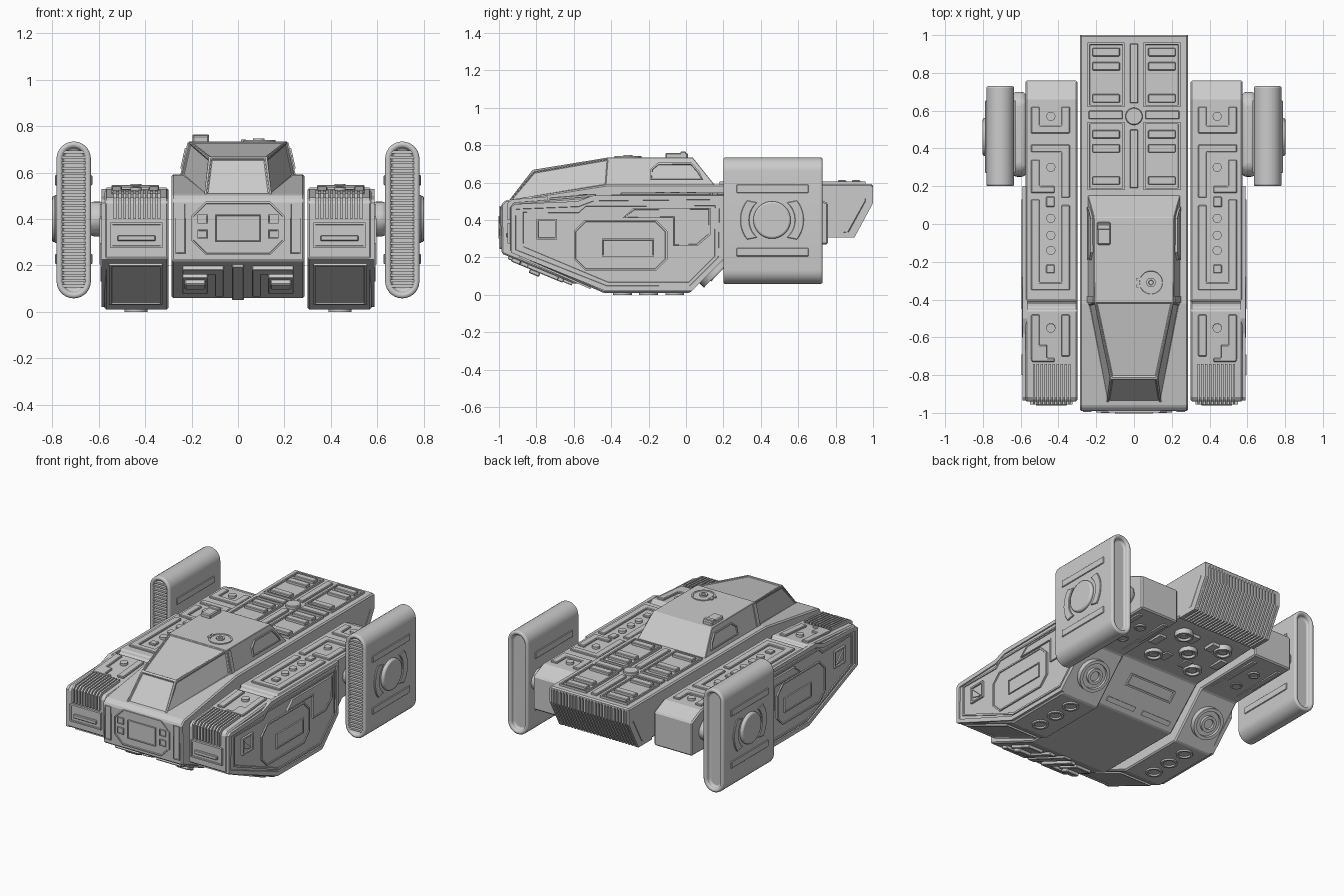
import bpy, bmesh, math
from mathutils import Vector as V

if "Cube" in bpy.data.objects:
    bpy.data.objects.remove(bpy.data.objects["Cube"])

smooth = []


# --- frames: origin, u, v (surface normal is u x v) ---
def side(x): return (V((x, 0, 0)), V((0, 1, 0)), V((0, 0, 1)))
def front(y): return (V((0, y, 0)), V((1, 0, 0)), V((0, 0, 1)))
def top(z): return (V((0, 0, z)), V((1, 0, 0)), V((0, 1, 0)))
def under(z): return (V((0, 0, z)), V((1, 0, 0)), V((0, -1, 0)))
def slope(y, z, vy, vz): return (V((0, y, z)), V((1, 0, 0)), V((0, vy, vz)).normalized())


def finish(name, bm, mirror=False, bev=0, seg=1, array=None, round_=False):
    me = bpy.data.meshes.new(name)
    bm.to_mesh(me)
    bm.free()
    ob = bpy.data.objects.new(name, me)
    bpy.context.collection.objects.link(ob)
    if array:
        m = ob.modifiers.new("Array", 'ARRAY')
        m.count, m.use_relative_offset, m.use_constant_offset = array[0], False, True
        m.constant_offset_displace = array[1]
    if mirror:
        ob.modifiers.new("Mirror", 'MIRROR')
    if bev:
        m = ob.modifiers.new("Bevel", 'BEVEL')
        m.width, m.segments, m.limit_method, m.angle_limit = bev, seg, 'ANGLE', math.radians(35)
    if round_:
        smooth.append(ob)
    return ob


def plate(name, fr, polys, h, base=-0.01, rim=0, dep=0, both=False, **kw):
    """Extrude outlines from a frame; optionally sink the cap inside a rim."""
    o, u, v = fr
    n = u.cross(v)
    bm = bmesh.new()
    caps = []
    for pts in polys:
        lo, hi = [[bm.verts.new(o + u * a + v * b + n * k) for a, b in pts] for k in (base, h)]
        caps.append(bm.faces.new(hi))
        bottom = bm.faces.new(lo[::-1])
        if both:
            caps.append(bottom)
        for i in range(len(pts)):
            j = (i + 1) % len(pts)
            bm.faces.new((lo[i], lo[j], hi[j], hi[i]))
    bmesh.ops.recalc_face_normals(bm, faces=bm.faces[:])
    if rim:
        bmesh.ops.inset_individual(bm, faces=caps, thickness=rim, depth=0)
        bmesh.ops.inset_individual(bm, faces=caps, thickness=0.002, depth=-dep)
    return finish(name, bm, **kw)


def rect(a, b, c, d): return [(a, c), (b, c), (b, d), (a, d)]


def octo(a, b, c, d, k):
    return [(a + k, c), (b - k, c), (b, c + k), (b, d - k), (b - k, d), (a + k, d), (a, d - k), (a, c + k)]


def arc(x, y, r, a0, a1, n):
    return [(x + r * math.cos(math.radians(a0 + (a1 - a0) * i / n)),
             y + r * math.sin(math.radians(a0 + (a1 - a0) * i / n))) for i in range(n + 1)]


def circ(x, y, r, n=28): return arc(x, y, r, 0, 360, n)[:-1]


# --- central hull ---
plate("central_hull", side(0), [[(-.985, .22), (-.99, .48), (-.965, .505), (-.42, .59), (1, .592), (1, .57),
      (.97, .55), (.965, .5), (.87, .33), (.72, .31), (.24, .29), (0, .06), (-.6, .06)]], .287, base=-.287, bev=.008)
tail = [(.76, .33), (.76, .305), (.9, .305), (1, .49), (1, .58), (.96, .58), (.96, .5), (.87, .335)]
plate("tail_fins", side(0), [tail], -.258, base=-.27, array=(24, (.023, 0, 0)))
plate("tail_cheek", side(0), [tail], .287, base=.272, mirror=True)

# --- hull nose details ---
nose = front(-.985)
plate("nose_panel", nose, [octo(-.2, .2, .245, .475, .06)], .012, rim=.008, dep=.005)
plate("nose_hatch", nose, [rect(-.1, .1, .3, .42)], .018, rim=.008, dep=.004)
plate("nose_blocks", nose, [rect(.13, .175, .315, .355), rect(.13, .175, .38, .42)], .016, rim=.006, dep=.004, mirror=True)
plate("nose_bars", nose, [rect(.225, .27, .25, .47)], .01, rim=.006, dep=.004, mirror=True)
chin = slope(-.79, .14, -.92, .382)
plate("chin_keel", chin, [rect(-.025, .025, -.2, .17)], .015, bev=.003)
plate("chin_brackets", chin, [[(.06, -.15), (.1, -.15), (.1, .1), (.24, .1), (.24, .15), (.06, .15)],
      rect(.13, .24, -.12, .06)], .02, mirror=True, bev=.004)
plate("chin_lamps", chin, [rect(.14, .23, -.02, .04)], .04, mirror=True, bev=.005)

# --- cabin: lofted rings with sunken panes ---
bm = bmesh.new()
lower = [(.145, -.95, .5), (.245, -.42, .58), (.245, .155, .585)]
upper = [(.125, -.82, .668), (.21, -.41, .735), (.212, .035, .735)]
g = {(s, r, i): bm.verts.new((s * p[0], p[1], p[2])) for s in (-1, 1)
     for r, row in enumerate((lower, upper)) for i, p in enumerate(row)}
panes = []
for s in (-1, 1):
    for i in (0, 1):
        f = bm.faces.new([g[s, 0, i], g[s, 0, i + 1], g[s, 1, i + 1], g[s, 1, i]])
        if i == 0:
            panes.append(f)
for i in (0, 1):
    f = bm.faces.new([g[-1, 1, i], g[1, 1, i], g[1, 1, i + 1], g[-1, 1, i + 1]])
    bm.faces.new([g[-1, 0, i], g[1, 0, i], g[1, 0, i + 1], g[-1, 0, i + 1]])
    if i == 0:
        panes.append(f)
for i in (0, 2):
    f = bm.faces.new([g[-1, 0, i], g[1, 0, i], g[1, 1, i], g[-1, 1, i]])
    if i == 0:
        panes.append(f)
bmesh.ops.recalc_face_normals(bm, faces=bm.faces[:])
bmesh.ops.inset_individual(bm, faces=panes, thickness=.014, depth=0)
bmesh.ops.inset_individual(bm, faces=panes, thickness=.003, depth=-.007)
finish("cabin", bm, bev=.004)
flank = (V((.229, 0, .66)), V((0, 1, 0)), V((-.22, 0, 1)).normalized())
plate("cabin_rear_window", flank, [[(-.19, -.045), (.09, -.045), (.07, .0), (.03, .045), (-.15, .045), (-.19, .01)]],
      .01, rim=.009, dep=.006, mirror=True)
plate("cabin_pillar", flank, [rect(-.415, -.385, -.07, .07)], .004, mirror=True)
plate("roof_hatch", top(.735), [circ(.09, -.31, .072)], .006, rim=.01, dep=.003, round_=True)
plate("hatch_hub", top(.735), [circ(.09, -.31, .025)], .012, rim=.012, dep=.006, round_=True)
plate("hatch_hinges", top(.735), [rect(.012, .035, -.335, -.32), rect(.012, .035, -.3, -.285)], .008)
plate("roof_box", top(.735), [rect(-.195, -.125, -.11, .01)], .024, bev=.006)
plate("roof_box_lid", top(.735), [rect(-.195, -.125, -.03, .0)], .03, bev=.004)

# --- rear deck panels ---
deck = top(.591)
plate("deck_trays", deck, [rect(.05, .245, .62, .96), rect(.05, .245, .18, .54)], .014, rim=.014, dep=.01, mirror=True)
plate("deck_slats", deck, [rect(.075, .22, y - .022, y + .022) for y in (.91, .835, .665, .475, .4, .23)],
      .022, mirror=True, bev=.004)
plate("deck_spine", deck, [rect(-.022, .022, .64, .955), rect(-.022, .022, .19, .5)], .014, bev=.004)
plate("deck_cap", deck, [circ(0, .57, .046)], .02, round_=True, bev=.004)
plate("deck_crossbars", deck, [rect(.06, .24, .555, .6)], .014, mirror=True, bev=.004)

# --- side pods ---
plate("side_pod", side(.3), [[(-.94, .23), (-.94, .475), (-.915, .493), (-.455, .53), (-.445, .51), (-.415, .51), (-.405, .535),
      (.66, .535), (.76, .49), (.76, .27), (.26, .26), (.02, .01), (-.44, .01)]],
      .275, base=0, mirror=True, bev=.008)
plate("pod_side_plate", side(.575), [[(-.935, .225), (-.935, .47), (-.915, .485), (-.58, .5), (-.5, .53), (.2, .53),
      (.2, .19), (.03, .02), (-.43, .02)]], .014, rim=.028, dep=.007, mirror=True)
face = side(.582)
plate("pod_side_inner", face, [[(-.88, .25), (-.88, .45), (-.58, .45), (-.54, .485), (.165, .485), (.165, .2),
      (.02, .055), (-.42, .055)]], .006, rim=.012, dep=.005, mirror=True)
plate("pod_side_panel", face, [octo(-.6, -.1, .13, .4, .06)], .01, rim=.01, dep=.005, mirror=True)
plate("pod_side_hatch", face, [rect(-.45, -.17, .205, .3)], .014, rim=.01, dep=.004, mirror=True)
plate("pod_side_bracket", face, [[(-.34, .41), (-.28, .465), (.13, .465), (.13, .32), (.06, .26), (-.07, .26),
      (-.07, .41)]], .013, rim=.01, dep=.004, mirror=True)
plate("pod_marker_frame", face, [rect(-.8, -.69, .295, .405)], .014, rim=.014, dep=.01, mirror=True)
plate("pod_marker_wedge", face, [[(-.78, .38), (-.78, .33), (-.73, .315), (-.71, .315)]], .012, mirror=True)

# --- pod front: wrapped vents, bumper and lower panels ---
plate("pod_vents", side(0), [[(-.955, .4), (-.955, .49), (-.93, .51), (-.74, .525), (-.74, .49), (-.93, .47), (-.93, .4)]],
      .347, base=.335, array=(10, (.021, 0, 0)), mirror=True)
pf = front(-.94)
plate("pod_bumper", pf, [rect(.325, .55, .275, .385)], .015, rim=.012, dep=.005, mirror=True)
plate("pod_bumper_bar", pf, [rect(.355, .52, .305, .33)], .022, mirror=True, bev=.004)
plate("pod_chin_panel", slope(-.69, .12, -.915, .403), [rect(.325, .555, -.2, .22)], .01, rim=.015, dep=.006, mirror=True)

# --- pod top tracery ---
pt = top(.535)
plate("pod_top_tracery", pt, [
    [(.34, .48), (.545, .48), (.545, .62), (.5, .62), (.5, .52), (.385, .52), (.385, .62), (.34, .62)],
    [(.34, .14), (.385, .14), (.385, .38), (.545, .38), (.545, .42), (.34, .42)],
    [(.5, .34), (.5, .2), (.42, .2), (.42, .165), (.545, .165), (.545, .34)],
    [(.34, -.35), (.545, -.35), (.545, .13), (.5, .13), (.5, -.31), (.385, -.31), (.385, .1), (.34, .1)],
    rect(.42, .465, .09, .145), rect(.42, .465, -.26, -.215)], .012, mirror=True, bev=.004)
plate("pod_top_studs", pt, [circ(.44, y, .024, 16) for y in (.57, .3, .03, -.06, -.14)], .015, mirror=True, round_=True)
pn = slope(-.6, .519, 1, .08)
plate("pod_nose_tracery", pn, [rect(.34, .385, -.1, .12),
      [(.42, -.11), (.46, -.11), (.46, -.04), (.5, -.04), (.5, .12), (.545, .12), (.545, -.11), (.54, -.13), (.42, -.13)]],
      .012, mirror=True, bev=.004)
plate("pod_nose_stud", pn, [circ(.44, .05, .024, 16)], .015, mirror=True, round_=True)

# --- undersides: ports, thrusters, slots ---
plate("pod_belly_ports", under(.012), [circ(.44, y, .05) for y in (.34, .2, .06)], .012, rim=.014, dep=.02,
      mirror=True, round_=True)
back = slope(.14, .135, -.69, -.72)
plate("pod_thruster", back, [circ(.44, 0, .1)], .035, rim=.02, dep=.015, mirror=True, round_=True)
plate("pod_thruster_core", back, [circ(.44, 0, .05)], .04, rim=.018, dep=.015, mirror=True, round_=True)
plate("belly_slot", slope(.12, .175, -.722, -.692), [rect(-.17, .17, -.08, .0)], .012, rim=.014, dep=.01)
plate("belly_slot_bars", slope(.12, .175, -.722, -.692), [rect(.03, .24, .1, .13)], .008, mirror=True)
rear = under(.3)
plate("tail_ports", rear, [circ(s * .15, y, .055) for s in (-1, 1) for y in (-.36, -.64)] + [circ(0, -.5, .055)],
      .025, rim=.014, dep=.015, round_=True)
plate("tail_port_cores", rear, [circ(s * .15, y, .025, 16) for s in (-1, 1) for y in (-.36, -.64)] + [circ(0, -.5, .025, 16)],
      .02, round_=True)
plate("tail_ribs", rear, [rect(.05, .1, -.42, -.34), rect(.05, .1, -.67, -.59), rect(.21, .26, -.55, -.45)], .012, mirror=True)
plate("arm_ports", under(.265), [circ(.44, y, .035) for y in (-.42, -.58)], .008, rim=.01, dep=.006, mirror=True, round_=True)
plate("arm_rails", under(.265), [rect(.33, .36, -.7, -.32), rect(.52, .55, -.7, -.32)], .006, mirror=True)

# --- outboard pods on axles ---
plate("axle_fairing", side(.57), [octo(.25, .7, .325, .475, .05)], .075, base=0, bev=.03, seg=3, mirror=True, round_=True)
capsule = arc(.708, .66, .074, 0, 180, 14) + arc(.708, .132, .074, 180, 360, 14)
plate("outer_pad", front(.2), [capsule], 0, base=-.53, rim=.026, dep=.03, both=True, bev=.011, seg=3, mirror=True, round_=True)
plate("pad_front_slats", front(.2), [rect(.658, .758, .105, .117)], -.003, base=-.035, array=(26, (0, 0, .0231)), mirror=True)
pad = side(.782)
plate("pad_hub", pad, [circ(.46, .4, .1, 36)], .02, base=-.03, bev=.01, seg=2, mirror=True, round_=True)
plate("pad_hub_brackets", pad, [arc(.46, .4, .17, a - 38, a + 38, 10) + arc(.46, .4, .122, a + 50, a - 50, 10)
      for a in (0, 180)], .008, mirror=True, bev=.003)
plate("pad_bars", pad, [rect(.27, .655, z - .022, z + .022) for z in (.567, .228)], .006, mirror=True, bev=.003)
plate("pad_inner_bars", (V((.634, 0, 0)), V((0, -1, 0)), V((0, 0, 1))),
      [rect(-.655, -.27, z - .022, z + .022) for z in (.567, .228)], .006, mirror=True, bev=.003)

# --- smooth shading for round parts ---
bpy.ops.object.select_all(action='DESELECT')
for ob in smooth:
    ob.select_set(True)
bpy.context.view_layer.objects.active = smooth[0]
bpy.ops.object.shade_smooth_by_angle(angle=math.radians(30))
